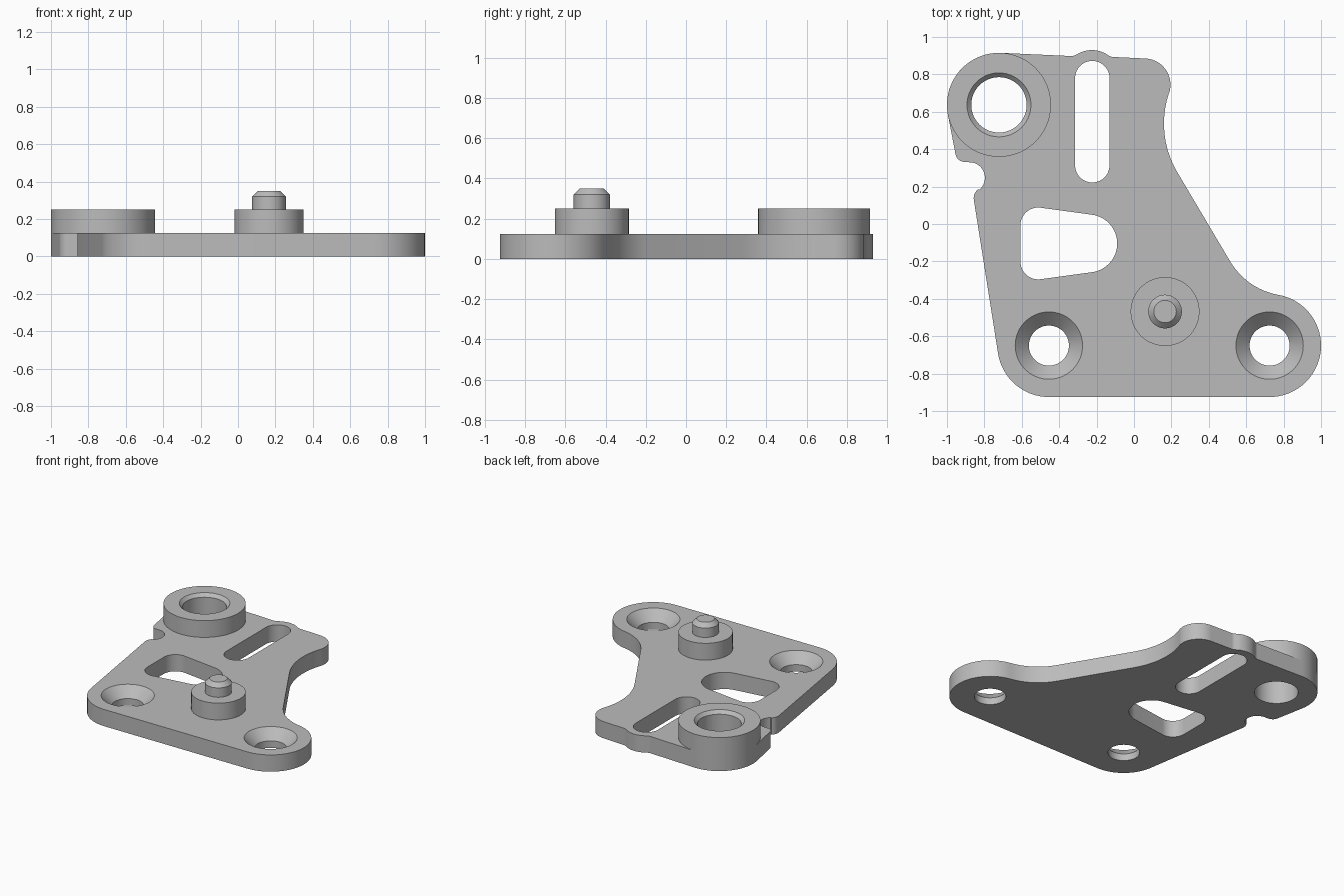
import bpy, bmesh
from math import sin, cos, pi, radians

cube = bpy.data.objects.get("Cube")
if cube:
    bpy.data.objects.remove(cube, do_unlink=True)

THICK = 0.125   # plate thickness
BOSS_TOP = 0.25

metal = bpy.data.materials.new("grey_metal")
metal.use_nodes = True
metal.diffuse_color = (0.5, 0.5, 0.5, 1)
metal.node_tree.nodes["Principled BSDF"].inputs["Base Color"].default_value = (0.5, 0.5, 0.5, 1)


def arc(x, y, r, start, end):
    """Points along an arc, angles in degrees."""
    n = max(3, int(abs(end - start) / 5))
    angles = [radians(start + (end - start) * i / n) for i in range(n + 1)]
    return [(x + r * cos(a), y + r * sin(a)) for a in angles]


def prism(bm, outline, z0, z1):
    """Extrude a flat outline between two heights."""
    low = [bm.verts.new((x, y, z0)) for x, y in outline]
    high = [bm.verts.new((x, y, z1)) for x, y in outline]
    bm.faces.new(low[::-1])
    bm.faces.new(high)
    for i in range(len(low)):
        j = (i + 1) % len(low)
        bm.faces.new((low[i], low[j], high[j], high[i]))


def lathe(bm, x, y, profile, ring=False, steps=72):
    """Turn a (radius, height) profile; capped solid, or closed ring."""
    rows = [[bm.verts.new((x + r * cos(2 * pi * i / steps), y + r * sin(2 * pi * i / steps), z))
             for i in range(steps)] for r, z in profile]
    pairs = list(zip(rows, rows[1:]))
    if ring:
        pairs.append((rows[-1], rows[0]))
    else:
        bm.faces.new(rows[0][::-1])
        bm.faces.new(rows[-1])
    for a, b in pairs:
        for i in range(steps):
            j = (i + 1) % steps
            bm.faces.new((a[i], a[j], b[j], b[i]))


def finish(bm, name):
    bmesh.ops.recalc_face_normals(bm, faces=bm.faces)
    mesh = bpy.data.meshes.new(name)
    bm.to_mesh(mesh)
    bm.free()
    mesh.materials.append(metal)
    obj = bpy.data.objects.new(name, mesh)
    bpy.context.collection.objects.link(obj)
    return obj


def smooth(obj):
    bpy.ops.object.select_all(action='DESELECT')
    obj.select_set(True)
    bpy.context.view_layer.objects.active = obj
    bpy.ops.object.shade_smooth_by_angle(angle=radians(25))


SCREWS = [(-0.455, -0.65), (0.725, -0.65)]
BUSH = (-0.722, 0.637)
PIN = (0.166, -0.468)

# Plate outline, counter-clockwise from the front left corner
outline = (
    arc(*SCREWS[0], 0.275, 189, 270)
    + arc(*SCREWS[1], 0.275, 270, 440)
    + arc(0.838, -0.009, 0.376, 260, 211.3)     # hollow beside the foot
    + arc(0.67, 0.537, 0.51, 211.3, 161.3)      # hollow on the right edge
    + arc(0.055, 0.745, 0.14, -18.7, 88)        # back right corner
    + arc(-0.11, 0.943, 0.05, 268, 241)
    + arc(-0.225, 0.78, 0.15, 61, 119)          # bump behind the slot
    + arc(-0.335, 0.948, 0.05, 299, 268)
    + arc(*BUSH, 0.278, 88, 190)
    + arc(-0.905, 0.382, 0.05, 190, 270)
    + arc(-0.88, 0.247, 0.083, 90, -50)         # notch on the left edge
    + arc(-0.797, 0.138, 0.06, 130, 189)
)
bm = bmesh.new()
prism(bm, outline, 0, THICK)
plate = finish(bm, "base_plate")

# Openings: slot, window, bush bore and countersunk screw holes
bm = bmesh.new()
prism(bm, arc(-0.223, 0.78, 0.092, 0, 180) + arc(-0.223, 0.314, 0.092, 180, 360), -0.1, 0.3)
window = (arc(-0.245, -0.104, 0.155, -82, 82)
          + arc(-0.512, -0.007, 0.095, 82, 180)
          + arc(-0.512, -0.201, 0.095, 180, 278))
prism(bm, window, -0.1, 0.3)
lathe(bm, *BUSH, [(0.148, -0.1), (0.148, 0.3)])
for x, y in SCREWS:
    lathe(bm, x, y, [(0.107, -0.1), (0.107, THICK - 0.073), (0.18, THICK), (0.18, 0.3)])
cutter = finish(bm, "opening_cutter")
cutter.hide_render = True

cut = plate.modifiers.new("openings", 'BOOLEAN')
cut.operation = 'DIFFERENCE'
cut.solver = 'EXACT'
cut.object = cutter
bpy.context.view_layer.objects.active = plate
bpy.ops.object.modifier_apply(modifier=cut.name)
bpy.data.objects.remove(cutter, do_unlink=True)
smooth(plate)

# Raised bush with chamfered bore
bm = bmesh.new()
lathe(bm, *BUSH, [(0.148, THICK), (0.278, THICK), (0.278, BOSS_TOP),
                  (0.171, BOSS_TOP), (0.148, BOSS_TOP - 0.024)], ring=True)
smooth(finish(bm, "raised_bush"))

# Stepped locating pin with chamfered tip
bm = bmesh.new()
lathe(bm, *PIN, [(0.184, THICK), (0.184, BOSS_TOP), (0.09, BOSS_TOP),
                 (0.09, 0.32), (0.06, 0.35)])
smooth(finish(bm, "locating_pin"))
